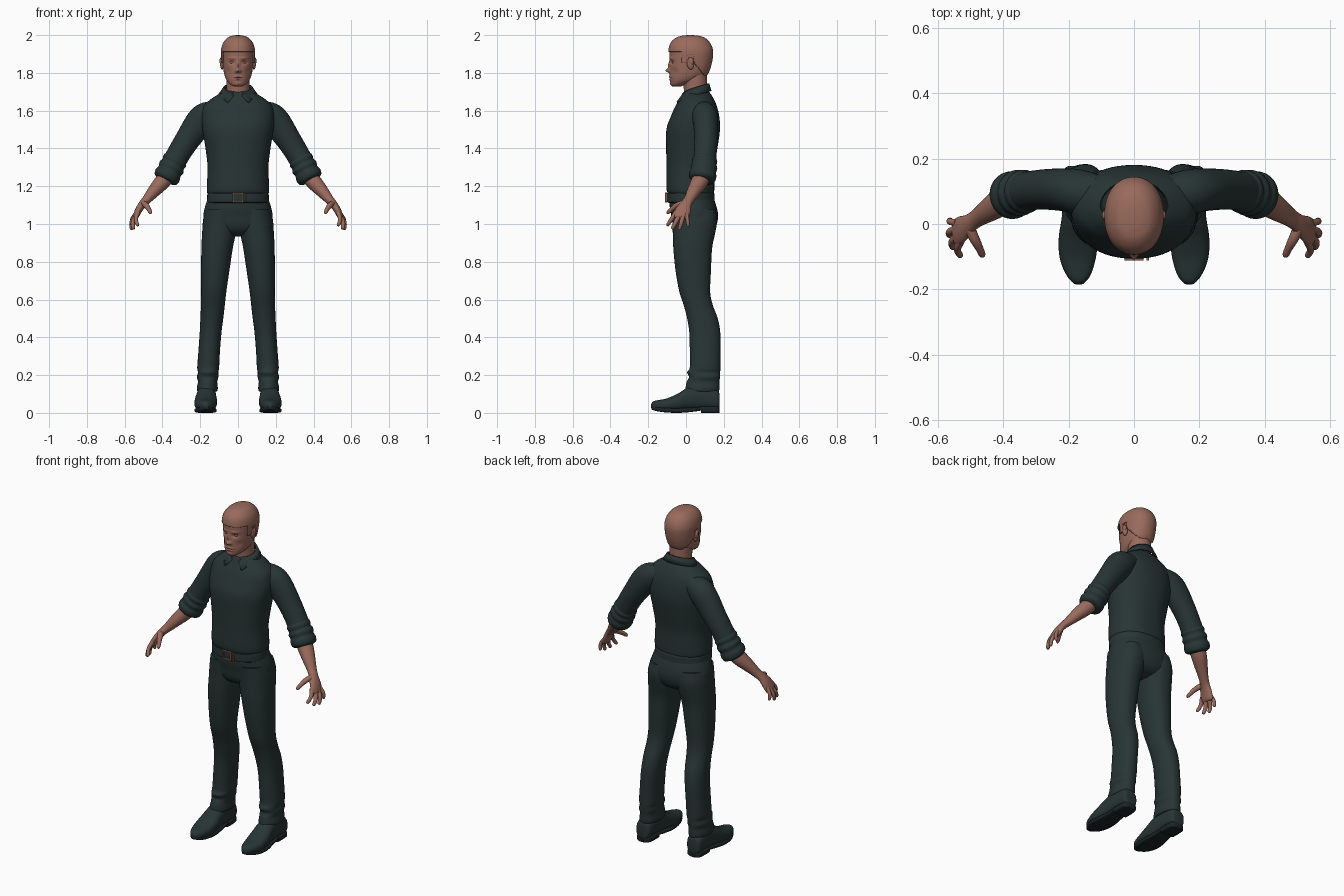
import bpy, bmesh, math
from mathutils import Vector, Matrix


def material(name, rgb):
    m = bpy.data.materials.new(name)
    m.diffuse_color = (*rgb, 1)
    return m


CLOTH = material("dark green cloth", (0.021, 0.035, 0.035))
SKIN = material("skin", (0.32, 0.145, 0.108))
SOLE = material("dark sole", (0.012, 0.018, 0.018))
METAL = material("buckle brown", (0.23, 0.10, 0.075))
X, Y, Z = Vector((1, 0, 0)), Vector((0, 1, 0)), Vector((0, 0, 1))


def finish(name, bm, mat, angle=50):
    bmesh.ops.recalc_face_normals(bm, faces=bm.faces)
    me = bpy.data.meshes.new(name)
    bm.to_mesh(me)
    bm.free()
    me.materials.append(mat)
    for p in me.polygons:
        p.use_smooth = True
    me.set_sharp_from_angle(angle=math.radians(angle))
    ob = bpy.data.objects.new(name, me)
    bpy.context.collection.objects.link(ob)
    return ob


def smooth_rows(rows, n):
    """Catmull-Rom interpolation of number rows."""
    out = []
    for i in range(len(rows) - 1):
        a, b, c, d = (rows[min(max(i + k, 0), len(rows) - 1)] for k in (-1, 0, 1, 2))
        for j in range(n):
            t = j / n
            out.append([q + 0.5 * t * (r - p + t * (2 * p - 5 * q + 4 * r - s + t * (3 * (q - r) + s - p)))
                        for p, q, r, s in zip(a, b, c, d)])
    return out + [list(rows[-1])]


def loft_mesh(rings, sides, power):
    """rings: (centre, half axis a, half axis b) with superellipse outline."""
    bm = bmesh.new()
    loops = []
    for c, a, b in rings:
        loop = []
        for k in range(sides):
            t = 2 * math.pi * k / sides
            u, v = math.cos(t), math.sin(t)
            u = math.copysign(abs(u) ** (2 / power), u)
            v = math.copysign(abs(v) ** (2 / power), v)
            loop.append(bm.verts.new(c + a * u + b * v))
        loops.append(loop)
    for p, q in zip(loops, loops[1:]):
        for k in range(sides):
            m = (k + 1) % sides
            bm.faces.new((p[k], p[m], q[m], q[k]))
    bm.faces.new(loops[0])
    bm.faces.new(loops[-1])
    return bm


def slices(rows, axis="z", s=1, n=4, sides=40, power=2.2):
    """Loft of rows (position, x0, x1, lo, hi) along z or y."""
    rings = []
    for h, x0, x1, lo, hi in smooth_rows(rows, n):
        cx, m = s * (x0 + x1) / 2, (lo + hi) / 2
        c, d = (Vector((cx, m, h)), Y) if axis == "z" else (Vector((cx, h, m)), Z)
        rings.append((c, X * max((x1 - x0) / 2, .001), d * max((hi - lo) / 2, .001)))
    return loft_mesh(rings, sides, power)


def limb(rows, s=1, n=4, sides=24, power=2):
    """Loft of rows (x, y, z, radius along y, other radius) along a path."""
    rows = smooth_rows(rows, n)
    pts = [Vector((s * r[0], r[1], r[2])) for r in rows]
    rings = []
    for i, r in enumerate(rows):
        t = (pts[min(i + 1, len(pts) - 1)] - pts[max(i - 1, 0)]).normalized()
        a = (Y - t * t.dot(Y)).normalized()
        rings.append((pts[i], a * r[3], t.cross(a) * r[4]))
    return loft_mesh(rings, sides, power)


def ball(name, loc, size, mat, tilt=0):
    bm = bmesh.new()
    bmesh.ops.create_uvsphere(bm, u_segments=20, v_segments=14, radius=1, matrix=Matrix.Translation(loc)
                              @ Matrix.Rotation(tilt, 4, "X") @ Matrix.Diagonal((*size, 1)))
    return finish(name, bm, mat)


def box(name, loc, size, mat):
    bm = bmesh.new()
    bmesh.ops.create_cube(bm, size=1, matrix=Matrix.Translation(loc) @ Matrix.Diagonal((*size, 1)))
    return finish(name, bm, mat)


# shirt body with gathered hem
finish("shirt", slices([
    (1.155, -.150, .150, -.085, .138), (1.165, -.163, .163, -.098, .148), (1.20, -.165, .165, -.104, .150),
    (1.30, -.161, .161, -.103, .150), (1.40, -.172, .172, -.105, .166), (1.50, -.188, .188, -.104, .180),
    (1.57, -.192, .192, -.080, .176), (1.625, -.180, .180, -.056, .163), (1.66, -.145, .145, -.036, .148),
    (1.69, -.098, .098, -.020, .130), (1.705, -.070, .070, -.005, .115)], sides=56), CLOTH)

# belt, trouser seat, buckle
finish("belt", slices([
    (1.112, -.155, .155, -.088, .142), (1.116, -.164, .164, -.100, .152), (1.140, -.163, .163, -.101, .151),
    (1.162, -.162, .162, -.101, .150), (1.166, -.155, .155, -.088, .142)], n=2, sides=56), CLOTH)
finish("trouser_seat", slices([
    (1.15, -.155, .155, -.088, .142), (1.09, -.175, .175, -.086, .162), (1.04, -.183, .183, -.077, .170),
    (.99, -.175, .175, -.068, .160), (.955, -.120, .120, -.045, .135), (.935, -.05, .05, 0, .09)],
    sides=48), CLOTH)
for z in (1.117, 1.163):
    box("buckle_bar", (0, -.106, z), (.058, .012, .007), METAL)
for x in (-.026, .026, .042):
    box("buckle_side", (x, -.105, 1.14), (.007, .012, .048), METAL)

# collar: a band open at the throat, dropping to two points
bm = bmesh.new()
cols = []
N = 40
for i in range(N + 1):
    t = (i / N * 2 - 1) * math.radians(172)
    f = abs(i / N * 2 - 1)
    st, ct = math.sin(t), math.cos(t)
    point = max(0, f - .72) / .28
    top = Vector((.072 * st, .052 + .066 * ct, 1.722 + .022 * ct - .012 * point))
    low = Vector((.100 * st + math.copysign(.040 * point, st), .052 + (.078 + .022 * point) * ct,
                  1.683 + .020 * ct - .020 * point))
    cols.append([bm.verts.new(top), bm.verts.new(low)])
for p, q in zip(cols, cols[1:]):
    bm.faces.new((p[0], q[0], q[1], p[1]))
collar = finish("collar", bm, CLOTH)
mod = collar.modifiers.new("thickness", "SOLIDIFY")
mod.thickness, mod.offset = .010, 0

# neck
finish("neck", slices([(1.65, -.066, .066, -.012, .118), (1.72, -.062, .062, -.012, .112),
                       (1.77, -.062, .062, -.02, .112), (1.83, -.06, .06, -.02, .11)], power=2), SKIN)

# head, sculpted with soft bumps: (x, z, width, height, push along y)
bm = slices([
    (1.729, -.022, .022, -.072, -.025), (1.738, -.040, .040, -.080, .000), (1.760, -.060, .060, -.084, .060),
    (1.79, -.072, .072, -.086, .105), (1.83, -.079, .079, -.086, .124), (1.88, -.083, .083, -.086, .135),
    (1.92, -.083, .083, -.086, .136), (1.955, -.073, .073, -.076, .122), (1.98, -.052, .052, -.050, .096),
    (1.990, -.028, .028, -.018, .064), (1.993, -.005, .005, .015, .03)], n=9, sides=96, power=2.15)
BUMPS = [(0, 1.838, .009, .022, -.010), (0, 1.812, .013, .010, -.021), (0, 1.779, .020, .005, -.006),
         (0, 1.766, .018, .005, -.005), (0, 1.772, .022, .0025, .004), (0, 1.743, .018, .010, -.004)]
for s in (-1, 1):
    BUMPS += [(s * .032, 1.856, .015, .010, .011), (s * .032, 1.878, .022, .006, -.005),
              (s * .052, 1.805, .014, .020, .006), (s * .012, 1.808, .006, .006, -.005)]
for v in bm.verts:
    if v.co.y < 0:
        k = min(1, -v.co.y / .04)
        x, z = v.co.x, v.co.z
        v.co.y += k * sum(d * math.exp(-((x - a) / w) ** 2 - ((z - b) / h) ** 2) for a, b, w, h, d in BUMPS)


def hairline(y):
    if y < -.02:
        return 1.912
    if y < .012:
        return 1.855
    return 1.895 if y < .04 else max(1.785, 1.86 - (y - .04) * 1.3)


# hair cap: the scalp part of the head, thickened
hair = bm.copy()
bmesh.ops.delete(hair, geom=[f for f in hair.faces if f.calc_center_median().z
                             < hairline(f.calc_center_median().y)], context="FACES")
finish("head", bm, SKIN)
cap = finish("hair", hair, SKIN)
mod = cap.modifiers.new("thickness", "SOLIDIFY")
mod.thickness, mod.offset = .007, 1

for s in (-1, 1):
    # eyes and ears
    ball("eye", (s * .032, -.063, 1.856), (.013, .010, .0075), SKIN)
    ball("ear", (s * .084, .022, 1.85), (.011, .018, .033), SKIN, .2)
    ball("ear_rim", (s * .090, .027, 1.862), (.008, .014, .020), SKIN, .2)

    # sleeve and rolled cuff
    finish("sleeve", limb([
        (.11, .090, 1.600, .060, .055), (.165, .098, 1.573, .068, .074), (.205, .104, 1.535, .066, .076),
        (.268, .106, 1.445, .062, .066), (.315, .102, 1.370, .060, .062), (.350, .095, 1.305, .062, .062),
        (.372, .088, 1.262, .060, .058)], s, sides=32), CLOTH)
    finish("rolled_cuff", limb([
        (.325, .101, 1.350, .058, .058), (.334, .099, 1.335, .067, .067), (.343, .097, 1.317, .063, .062),
        (.352, .095, 1.300, .071, .070), (.362, .092, 1.280, .066, .064), (.371, .089, 1.262, .073, .070),
        (.383, .084, 1.240, .069, .066), (.388, .082, 1.230, .050, .048)], s, n=3, sides=32), CLOTH)

    # forearm and palm
    finish("forearm", limb([
        (.355, .095, 1.285, .045, .045), (.400, .072, 1.225, .045, .042), (.440, .045, 1.180, .037, .035),
        (.480, .018, 1.133, .028, .025), (.505, .000, 1.105, .030, .021), (.525, -.014, 1.075, .040, .019),
        (.541, -.026, 1.042, .043, .016), (.546, -.029, 1.030, .034, .011)], s), SKIN)

    # fingers: knuckle and tip
    for name, base, tip, r in (("index_finger", (.532, -.058, 1.055), (.528, -.100, .990), .0105),
                               ("middle_finger", (.541, -.038, 1.042), (.552, -.074, .972), .0110),
                               ("ring_finger", (.547, -.016, 1.040), (.562, -.036, .968), .0105),
                               ("little_finger", (.547, .004, 1.048), (.560, .012, .985), .0095)):
        b, t = Vector(base), Vector(tip)
        rows = [(*(b.lerp(t, f) + X * .010 * math.sin(math.pi * f)), r * w, r * w)
                for f, w in ((-.1, 1.1), (.3, 1.1), (.6, 1), (.88, .9), (.97, .6), (1, .1))]
        finish(name, limb(rows, s, sides=14), SKIN)
    finish("thumb", limb([(.505, -.008, 1.110, .016, .016), (.488, -.045, 1.100, .016, .015),
                          (.473, -.074, 1.080, .012, .012), (.464, -.094, 1.062, .010, .010),
                          (.461, -.100, 1.054, .002, .002)], s, sides=14), SKIN)

    # trouser leg with gathered folds above the shoe
    finish("trouser_leg", slices([
        (1.08, .010, .172, -.078, .155), (1.02, .004, .185, -.073, .165), (.95, .012, .190, -.070, .154),
        (.87, .028, .194, -.067, .138), (.75, .046, .195, -.055, .132), (.64, .062, .195, -.035, .128),
        (.57, .070, .196, -.012, .142), (.50, .078, .199, .006, .168), (.42, .088, .203, .018, .182),
        (.32, .096, .210, .020, .183), (.24, .100, .216, .020, .182), (.215, .104, .212, .006, .181),
        (.19, .104, .218, .016, .180), (.165, .110, .212, .004, .177), (.135, .107, .218, -.002, .177),
        (.115, .110, .216, -.002, .174), (.112, .125, .205, .02, .160)], s=s), CLOTH)

    # shoe, sole and heel
    finish("shoe", slices([
        (.178, .145, .195, .030, .090), (.165, .124, .213, .015, .125), (.09, .118, .217, .018, .150),
        (.02, .115, .221, .016, .140), (-.04, .111, .230, .010, .104), (-.10, .116, .228, .010, .077),
        (-.15, .130, .210, .014, .067), (-.175, .146, .192, .018, .060), (-.185, .160, .178, .028, .045)],
        "y", s, power=2.4), CLOTH)
    finish("sole", slices([
        (.09, .125, .210, .014, .034), (.03, .120, .217, .005, .028), (-.04, .113, .229, .000, .026),
        (-.10, .117, .228, .002, .028), (-.15, .131, .210, .008, .032), (-.183, .155, .183, .018, .036)],
        "y", s, power=4), SOLE)
    finish("heel", slices([
        (.178, .145, .193, 0, .035), (.165, .126, .211, 0, .035), (.12, .120, .216, 0, .035),
        (.08, .121, .215, 0, .035)], "y", s, power=5), SOLE)
